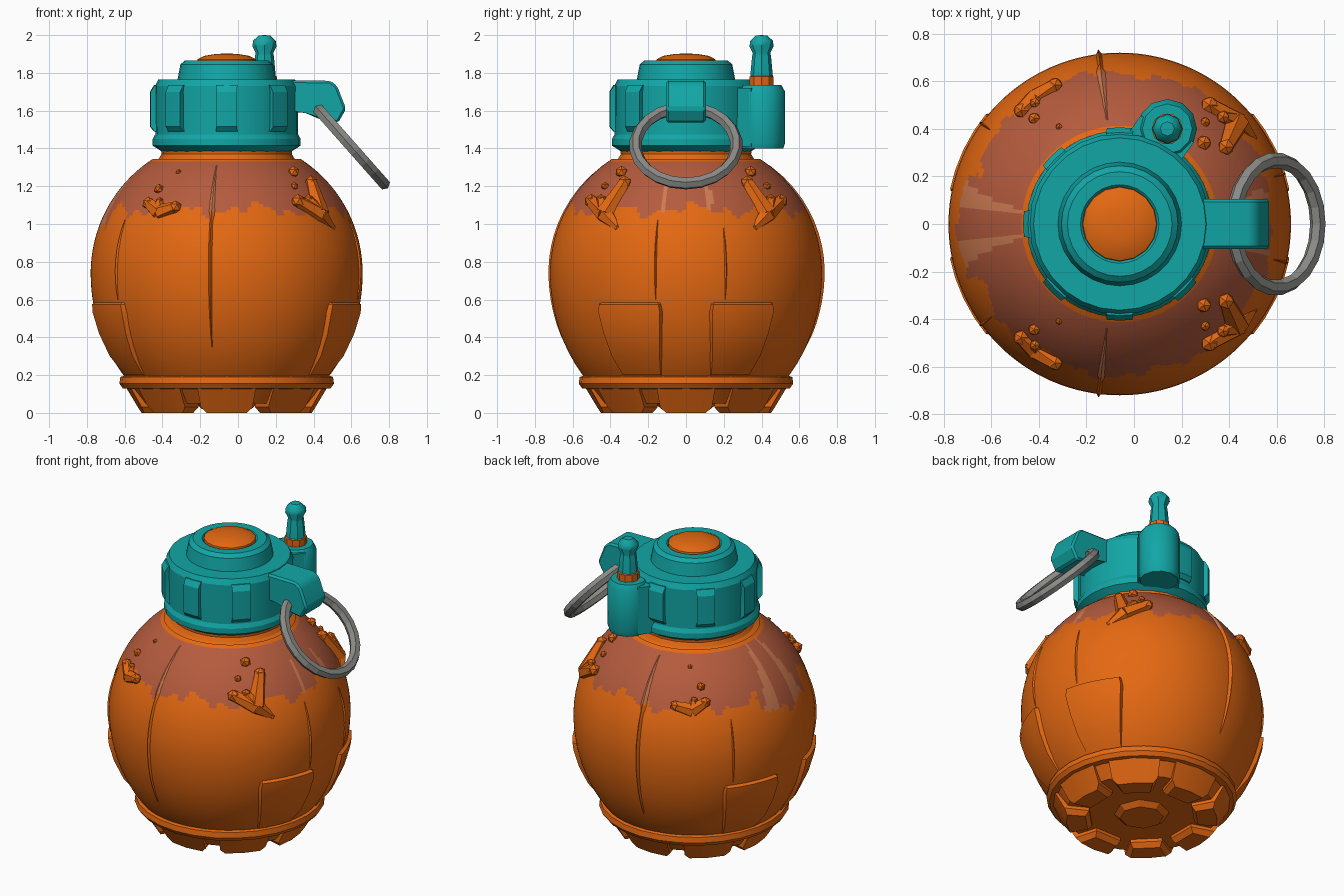
import bpy, bmesh, math
from math import sin, cos, pi, radians
from mathutils import Vector, Matrix

if "Cube" in bpy.data.objects:
    bpy.data.objects.remove(bpy.data.objects["Cube"], do_unlink=True)

CX = -0.06  # axis of the round body


def material(name, rgb):
    m = bpy.data.materials.new(name)
    m.use_nodes = True
    col = (*rgb, 1)
    m.diffuse_color = col
    m.node_tree.nodes["Principled BSDF"].inputs["Base Color"].default_value = col
    return m


ORANGE = material("orange", (0.78, 0.14, 0.006))
BROWN = material("red_brown", (0.46, 0.105, 0.047))
TAN = material("light_tan", (0.62, 0.2, 0.085))
TEAL = material("teal", (0.006, 0.38, 0.38))
GREY = material("grey", (0.25, 0.25, 0.235))


def finish(name, bm, mats, angle=30, loc=(CX, 0, 0), rule=None):
    bmesh.ops.recalc_face_normals(bm, faces=bm.faces)
    if rule:
        for f in bm.faces:
            f.material_index = rule(f.calc_center_median())
    me = bpy.data.meshes.new(name)
    bm.to_mesh(me)
    bm.free()
    for m in mats:
        me.materials.append(m)
    me.shade_smooth()
    me.set_sharp_from_angle(angle=radians(angle))
    ob = bpy.data.objects.new(name, me)
    ob.location = loc
    bpy.context.collection.objects.link(ob)
    return ob


def lathe(name, profile, segs, mats, loc=(CX, 0, 0), angle=30, rule=None):
    bm = bmesh.new()
    vs = [bm.verts.new((max(r, 0), 0, z)) for r, z in profile]
    es = [bm.edges.new(p) for p in zip(vs, vs[1:])]
    bmesh.ops.spin(bm, geom=vs + es, cent=(0, 0, 0), axis=(0, 0, 1),
                   angle=2 * pi, steps=segs, use_merge=True)
    bmesh.ops.remove_doubles(bm, verts=bm.verts, dist=0.0005)
    return finish(name, bm, mats, angle, loc, rule)


def radius(z):
    h = 0.72 if z > 0.74 else 0.83
    return 0.72 * math.sqrt(max(0, 1 - ((z - 0.74) / h) ** 2))


def on_body(az, z, lift=0.0):
    a, r = radians(az), radius(z) + lift
    return Vector((r * cos(a), r * sin(a), z))


def loft(bm, rows, closed=True):
    """Skin rows of points; closed rows become a capped solid."""
    vr = [[bm.verts.new(p) for p in row] for row in rows]
    n = len(vr[0])
    for a, b in zip(vr, vr[1:]):
        for i in range(n if closed else n - 1):
            j = (i + 1) % n
            bm.faces.new((a[i], a[j], b[j], b[i]))
    if closed:
        bm.faces.new(vr[0])
        bm.faces.new(vr[-1])


# Round body with a worn band whose lower edge drips
def body_colour(c):
    az = math.degrees(math.atan2(c.y, c.x))
    back = 180 - abs(az)
    a = radians(az)
    edge = 1.075 + 0.025 * sin(9 * a + 1) + 0.018 * sin(23 * a) + 0.012 * sin(41 * a)
    if back < 19:
        edge -= 0.09
    if c.z < edge or c.z > 1.335:
        return 0
    if 6 < back < 9 + 22 * (1.3 - c.z):
        return 2
    if 10 < abs(az) < 13 and c.z < 1.24:
        return 2
    return 1


heights = [0.16 + 0.05 * i for i in range(15)] + [0.91 + 0.015 * i for i in range(30)]
lathe("body", [(radius(z) + 0.0, z) for z in heights], 180, [ORANGE, BROWN, TAN],
      rule=body_colour)
lathe("neck", [(0.42, 1.315), (0.36, 1.345), (0.345, 1.37), (0.35, 1.42)], 24, [ORANGE])

# Bottom: rim, tapered base, hub and feet
lathe("base_rim", [(0.5, 0.125), (0.55, 0.13), (0.568, 0.155), (0.563, 0.19), (0.52, 0.205)],
      28, [ORANGE])
lathe("base", [(0, 0.05), (0.45, 0.05), (0.515, 0.13), (0.515, 0.17)], 32, [ORANGE])
lathe("base_hub", [(0, 0.02), (0.13, 0.02), (0.17, 0.055)], 8, [ORANGE])


def wedge(bm, az, half, spec):
    """Block round the axis; spec lists (inner radius, outer radius, z, width factor)."""
    rows = []
    for r0, r1, z, k in spec:
        row = []
        for r, s in ((r0, -1), (r1, -1), (r1, 0), (r1, 1), (r0, 1)):
            a = radians(az + s * half * k)
            row.append((r * cos(a), r * sin(a), z))
        rows.append(row)
    loft(bm, rows)


bm = bmesh.new()
for i in range(8):
    wedge(bm, 45 * i, 17, [(0.34, 0.45, 0, 0.8), (0.32, 0.47, 0.03, 1), (0.32, 0.53, 0.13, 1)])
finish("feet", bm, [ORANGE], 20)

# Four raised plates low on the sides
bm = bmesh.new()
for az in (25.5, -25.5, 154.5, 205.5):
    rows = []
    for z, k, lift in ((0.2, 0.8, 0.008), (0.3, 0.88, 0.024), (0.42, 0.95, 0.026),
                       (0.53, 1, 0.026), (0.575, 0.96, 0.022), (0.59, 0.92, -0.01)):
        cols = [(s * 15.5 * k, lift) for s in (-0.93, -0.5, 0, 0.5, 0.93)]
        cols = [(-16 * k, -0.02)] + cols + [(16 * k, -0.02)]
        rows.append([on_body(az + d, z, l) for d, l in cols])
    loft(bm, rows, closed=False)
finish("side_plates", bm, [ORANGE], 25)

# Thin tapered seams, worn pale toward the top
bm = bmesh.new()
for az, z0, z1, w, h in ((-97, 0.35, 1.31, 1.6, 0.014), (97, 0.35, 1.31, 1.8, 0.02),
                         (-13, 0.6, 1.02, 1.1, 0.01), (17, 0.6, 0.98, 1.1, 0.01),
                         (216, 0.6, 1.02, 1.1, 0.01), (144, 0.6, 1.0, 1.1, 0.01)):
    rows = []
    for i in range(17):
        t = i / 16
        k = 0.1 + 0.9 * math.sqrt(sin(pi * t * 0.96 + 0.04))
        z = z0 + (z1 - z0) * t
        wide = w * k * (1.5 if z > 1.05 else 0.7)
        rows.append([on_body(az - wide, z, -0.006), on_body(az, z, h * k),
                     on_body(az + wide, z, -0.006)])
    loft(bm, rows, closed=False)
finish("seams", bm, [ORANGE, TAN], rule=lambda c: 1 if c.z > 1.06 else 0)


# Splashes: knobbly fingers with loose droplets
def ball(bm, p, r):
    bmesh.ops.create_icosphere(bm, subdivisions=1, radius=r, matrix=Matrix.Translation(p))


def finger(bm, p, q, r0, r1):
    d = q - p
    m = Matrix.Translation((p + q) / 2) @ d.to_track_quat('Z', 'Y').to_matrix().to_4x4()
    bmesh.ops.create_cone(bm, cap_ends=True, segments=6, radius1=r0, radius2=r1,
                          depth=d.length, matrix=m)
    ball(bm, q, r1 * 1.15)


bm = bmesh.new()
for s in (-1, 1):
    root = on_body(s * 41, 1.05)
    finger(bm, root, on_body(s * 36, 1.22, 0.015), 0.055, 0.032)
    finger(bm, root, on_body(s * 53, 1.12, 0.015), 0.05, 0.034)
    finger(bm, root, on_body(s * 46, 1.13, 0.02), 0.05, 0.025)
    finger(bm, root, on_body(s * 33, 0.98, -0.015), 0.05, 0.02)
    ball(bm, on_body(s * 44, 1.275, 0.01), 0.033)
    ball(bm, on_body(s * 50, 1.2, 0.005), 0.022)
    root = on_body(s * 124, 1.06, -0.01)
    finger(bm, root, on_body(s * 131, 1.11, 0.015), 0.045, 0.03)
    finger(bm, root, on_body(s * 115, 1.09, 0.015), 0.045, 0.03)
    finger(bm, root, on_body(s * 125, 1.12, 0.01), 0.035, 0.02)
    ball(bm, on_body(s * 129, 1.185, 0.005), 0.027)
    ball(bm, on_body(s * 122, 1.275, 0), 0.015)
finish("splashes", bm, [ORANGE], 25)

# Teal cap with stepped collar, grip pads and button
lathe("cap", [(0, 1.385), (0.345, 1.385), (0.392, 1.415), (0.392, 1.45), (0.378, 1.475),
              (0.38, 1.73), (0.362, 1.765), (0.26, 1.765), (0.245, 1.845), (0.22, 1.866),
              (0.165, 1.866), (0.15, 1.85)], 28, [TEAL], angle=25)
lathe("button", [(0.158, 1.85), (0.155, 1.872), (0.12, 1.89), (0.06, 1.9), (0, 1.903)],
      16, [ORANGE], angle=40)
bm = bmesh.new()
for i in range(2, 8):
    wedge(bm, 45 * i, 8.5, [(0.35, 0.385, 1.49, 1), (0.35, 0.406, 1.515, 0.9),
                            (0.35, 0.406, 1.7, 0.9), (0.35, 0.385, 1.735, 1)])
finish("grip_pads", bm, [TEAL], 20)

# Arm holding the pull ring
outline = [(0.2, 1.762), (0.49, 1.758), (0.525, 1.73), (0.572, 1.61), (0.53, 1.535),
           (0.44, 1.55), (0.36, 1.6), (0.2, 1.6)]
bm = bmesh.new()
loft(bm, [[(x, y, z) for x, z in outline] for y in (-0.105, 0.105)])
bmesh.ops.bevel(bm, geom=bm.edges[:], offset=0.012, segments=1, affect='EDGES')
finish("ring_arm", bm, [TEAL], 20, (0, 0, 0))

# Pull ring hanging at a slant
bpy.ops.mesh.primitive_torus_add(major_radius=0.268, minor_radius=0.033, major_segments=22,
                                 minor_segments=6, location=(0.595, 0, 1.415),
                                 rotation=(0, radians(48.5), 0))
ring = bpy.context.object
ring.name = "pull_ring"
ring.data.materials.append(GREY)

# Side post: lobe, orange washer and knobbed lever
POST = (0.14, 0.4, 0)
lathe("post_lobe", [(0, 1.4), (0.115, 1.4), (0.125, 1.43), (0.125, 1.7), (0.105, 1.735),
                    (0, 1.735)], 12, [TEAL], POST)
bm = bmesh.new()
side = Vector((0.447, -0.224, 0)).normalized() * 0.125
start, end = Vector((0, 0.2, 0)), Vector(POST)
loft(bm, [[p + side * k for p in (start, end)] + [p - side * k for p in (end, start)]
          for k in (1,)] and
     [[p + Vector((0, 0, z)) for p in (start + side, end + side, end - side, start - side)]
      for z in (1.41, 1.72)])
finish("post_bridge", bm, [TEAL], 20, (0, 0, 0))
lathe("post_washer", [(0.066, 1.72), (0.066, 1.78), (0.04, 1.79)], 10, [ORANGE], POST)
lathe("post_knob", [(0.06, 1.78), (0.05, 1.89), (0.046, 1.905), (0.064, 1.94), (0.06, 1.97),
                    (0.03, 1.998), (0, 2.0)], 8, [TEAL], POST, angle=40)
